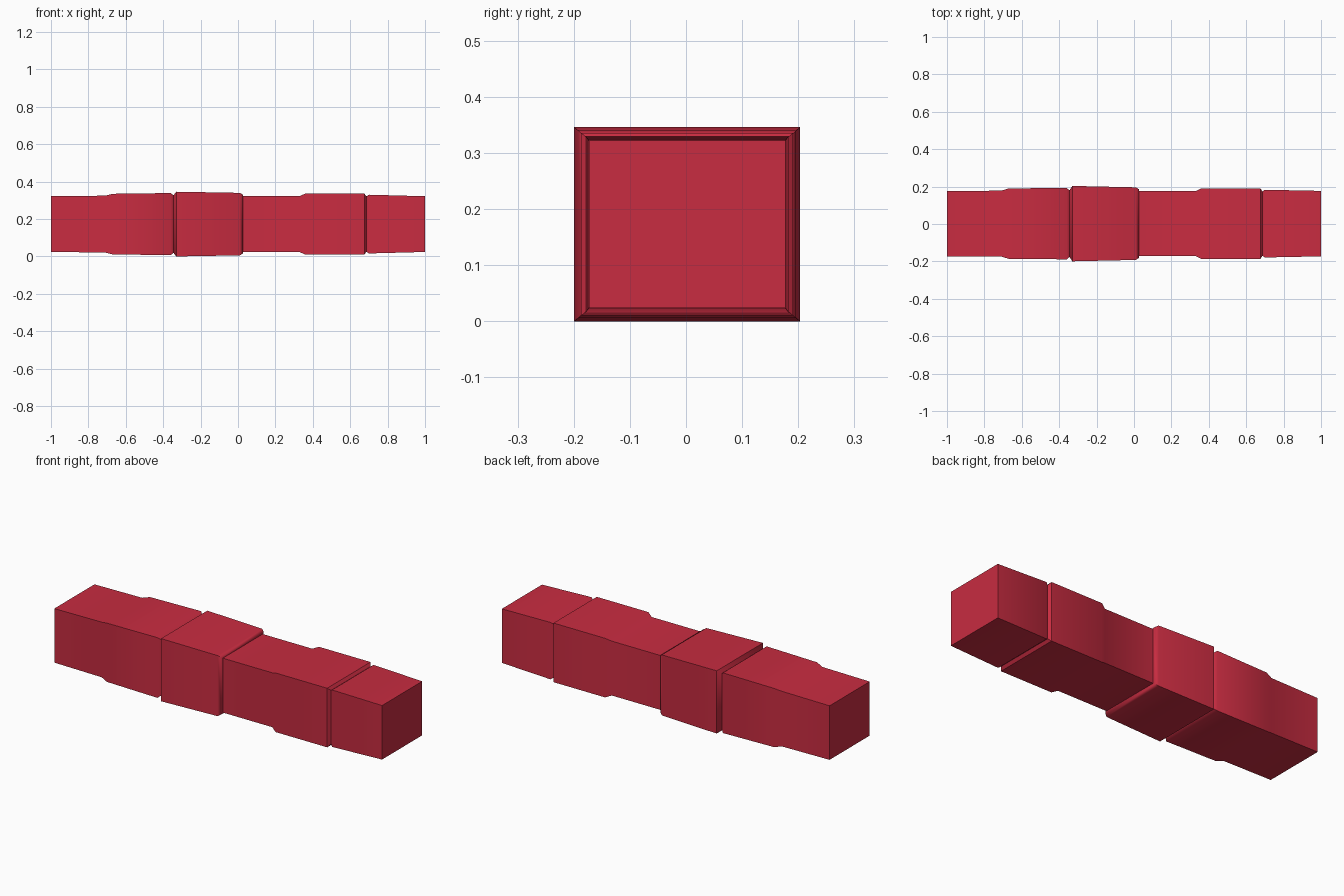
import bpy, bmesh, math

cube = bpy.data.objects.get("Cube")
if cube:
    bpy.data.objects.remove(cube, do_unlink=True)

# One flat red for the whole bar
red = bpy.data.materials.new("red")
red.use_nodes = True
colour = (0.58, 0.025, 0.052, 1)
red.diffuse_color = colour
red.node_tree.nodes["Principled BSDF"].inputs["Base Color"].default_value = colour

# Cross-sections along the bar: x, half width, half height
SECTIONS = [
    (-1.0, 0.175, 0.149), (-0.71, 0.176, 0.152), (-0.67, 0.188, 0.162),
    (-0.36, 0.191, 0.166), (-0.345, 0.178, 0.154),
    (-0.33, 0.2015, 0.173), (0.01, 0.194, 0.167), (0.026, 0.184, 0.157),
    (0.028, 0.174, 0.15), (0.33, 0.174, 0.15), (0.36, 0.189, 0.163),
    (0.675, 0.189, 0.163), (0.687, 0.172, 0.148),
    (0.70, 0.181, 0.157), (1.0, 0.175, 0.149),
]
CENTRE_Y, CENTRE_Z = 0.002, 0.173
CORNERS = [(-1, -1), (1, -1), (1, 1), (-1, 1)]

# Loft rectangular rings into one stepped, closed bar
bm = bmesh.new()
rings = [[bm.verts.new((x, CENTRE_Y + sy * hy, CENTRE_Z + sz * hz)) for sy, sz in CORNERS]
         for x, hy, hz in SECTIONS]
for a, b in zip(rings, rings[1:]):
    for i in range(4):
        j = (i + 1) % 4
        bm.faces.new((a[i], a[j], b[j], b[i]))
bm.faces.new(rings[0])
bm.faces.new(rings[-1])
bmesh.ops.recalc_face_normals(bm, faces=bm.faces)

mesh = bpy.data.meshes.new("stepped_bar")
bm.to_mesh(mesh)
bm.free()
mesh.materials.append(red)
bar = bpy.data.objects.new("stepped_bar", mesh)
bpy.context.collection.objects.link(bar)

# Soft shading along the length, crisp corners
bpy.ops.object.select_all(action="DESELECT")
bar.select_set(True)
bpy.context.view_layer.objects.active = bar
bpy.ops.object.shade_smooth_by_angle(angle=math.radians(50))
